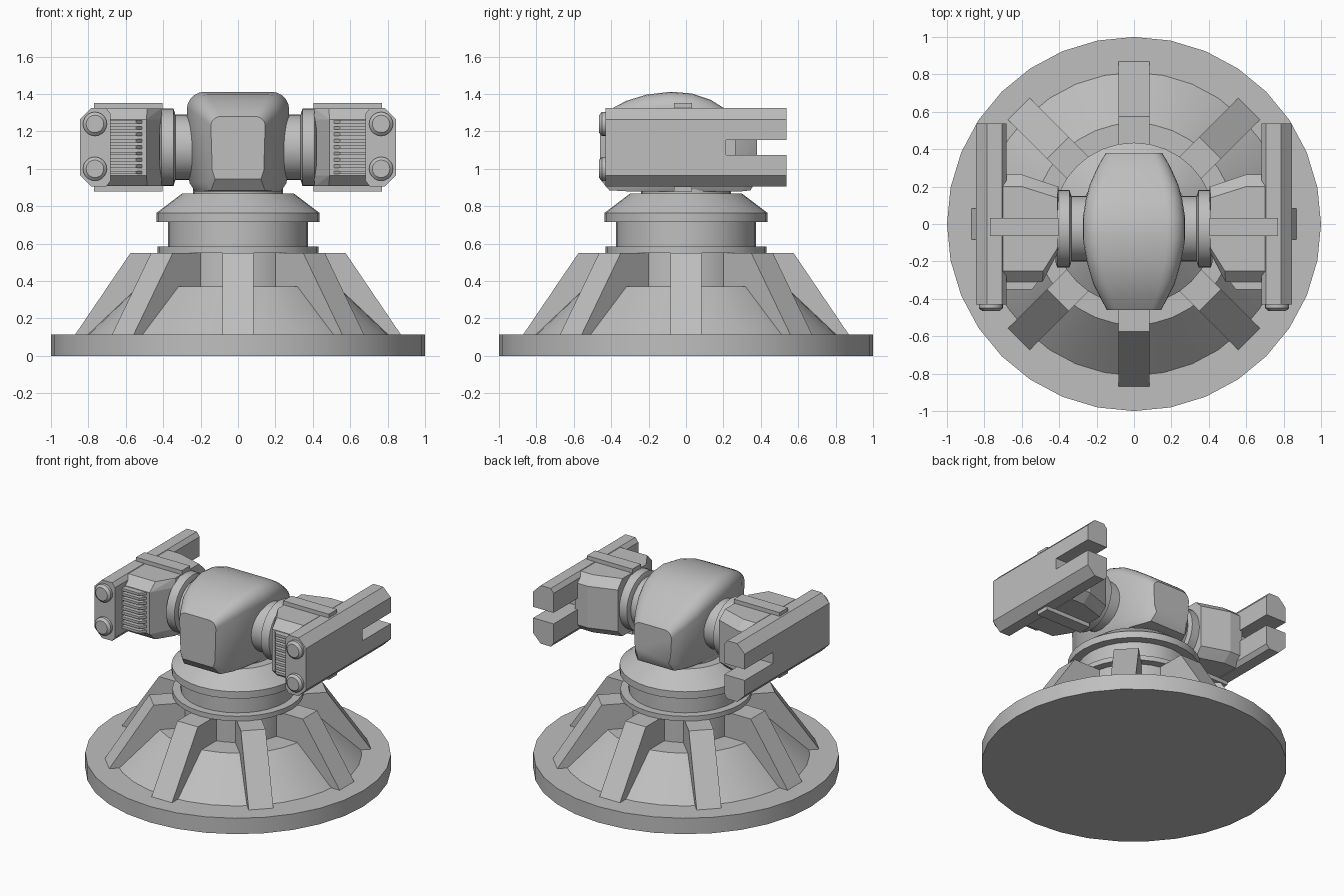
import bpy, bmesh, math
from mathutils import Matrix

cube = bpy.data.objects.get("Cube")
if cube:
    bpy.data.objects.remove(cube, do_unlink=True)

grey = bpy.data.materials.new("plain_grey")
grey.use_nodes = True
grey.diffuse_color = (0.52, 0.52, 0.52, 1)
grey.node_tree.nodes["Principled BSDF"].inputs["Base Color"].default_value = grey.diffuse_color


def finish(name, bm, smooth=None):
    """Turn a bmesh into a named object, optionally smooth shaded."""
    bmesh.ops.recalc_face_normals(bm, faces=bm.faces)
    mesh = bpy.data.meshes.new(name)
    bm.to_mesh(mesh)
    bm.free()
    mesh.materials.append(grey)
    obj = bpy.data.objects.new(name, mesh)
    bpy.context.collection.objects.link(obj)
    if smooth:
        bpy.ops.object.select_all(action='DESELECT')
        obj.select_set(True)
        bpy.context.view_layer.objects.active = obj
        bpy.ops.object.shade_smooth_by_angle(angle=math.radians(smooth))
    return obj


def hull(name, points):
    """Convex flat-faced solid around the points."""
    bm = bmesh.new()
    for p in points:
        bm.verts.new(p)
    bmesh.ops.convex_hull(bm, input=bm.verts)
    bmesh.ops.dissolve_limit(bm, angle_limit=0.01, verts=bm.verts, edges=bm.edges)
    return finish(name, bm)


def loft(name, rings, smooth, closed_caps=True):
    """Skin a list of equal-length closed rings."""
    bm = bmesh.new()
    loops = [[bm.verts.new(p) for p in ring] for ring in rings]
    for a, b in zip(loops, loops[1:]):
        for i in range(len(a)):
            j = (i + 1) % len(a)
            bm.faces.new((a[i], a[j], b[j], b[i]))
    if closed_caps:
        bm.faces.new(loops[0])
        bm.faces.new(loops[-1])
    return finish(name, bm, smooth)


def lathe(name, profile, sides=32, matrix=Matrix()):
    """Revolve (radius, height) pairs about z, then place with the matrix."""
    rings = []
    for r, z in profile:
        ring = []
        for k in range(sides):
            a = math.tau * k / sides
            p = matrix @ Matrix.Translation((r * math.cos(a), r * math.sin(a), z))
            ring.append(p.translation)
        rings.append(ring)
    return loft(name, rings, 30)


# Base: flange disc, cone and column
lathe("base_disc", [(1, 0), (1, 0.115), (0.4, 0.115)])
lathe("base_cone", [(0.81, 0.115), (0.54, 0.37), (0.3, 0.37)])
lathe("column", [(0.375, 0.3), (0.375, 0.55), (0.43, 0.55), (0.43, 0.585),
                 (0.375, 0.585), (0.375, 0.73)])
lathe("swivel_collar", [(0.36, 0.715), (0.435, 0.715), (0.435, 0.765), (0.3, 0.867)])
lathe("swivel_neck", [(0.24, 0.85), (0.24, 0.9)])

# Eight buttress ribs around the cone
rib_profile = [(0.33, 0.55), (0.575, 0.55), (0.87, 0.115), (0.33, 0.115)]
for k in range(8):
    rib = hull(f"buttress_rib_{k + 1}",
               [(r, y, z) for r, z in rib_profile for y in (-0.082, 0.082)])
    rib.rotation_euler.z = k * math.pi / 4

# Head: rounded body lofted front to back (y, half width, bottom, top)
stations = [(-0.46, 0.145, 0.945, 1.28), (-0.41, 0.172, 0.885, 1.315),
            (-0.32, 0.218, 0.88, 1.363), (-0.21, 0.25, 0.88, 1.397),
            (-0.08, 0.274, 0.88, 1.412), (0.03, 0.274, 0.88, 1.403),
            (0.13, 0.258, 0.88, 1.37), (0.21, 0.237, 0.88, 1.32),
            (0.3, 0.197, 0.88, 1.255), (0.345, 0.172, 0.885, 1.22),
            (0.38, 0.15, 0.945, 1.18)]
rings = []
for y, w, low, top in stations:
    r = 0.35 * w
    half = [(0.84 * w, low), (0.95 * w, low + 0.045)]
    for i in range(6):
        a = math.pi / 2 * i / 5
        half.append((w - r + r * math.cos(a), top - r + r * math.sin(a)))
    rings.append([(x, y, z) for x, z in half] + [(-x, y, z) for x, z in reversed(half)])
loft("head", rings, 32)


def build_arm(side, s):
    """One weapon arm; s is +1 on the left and -1 on the right."""
    cy, cz = -0.025, 1.115

    # Shoulder rings along x
    turn = Matrix.Translation((0, cy, cz)) @ Matrix.Rotation(s * math.pi / 2, 4, 'Y')
    lathe(f"{side}_shoulder_neck", [(0.175, 0.15), (0.175, 0.345)], 32, turn)
    lathe(f"{side}_shoulder_ring", [(0.175, 0.335), (0.208, 0.345), (0.208, 0.41), (0.18, 0.42)],
          32, turn)

    # Faceted housing
    wide = [(0.7, -0.31), (0.49, -0.31), (0.405, -0.15), (0.405, 0.2), (0.6, 0.265), (0.7, 0.265)]
    trim = [(0.7, -0.25), (0.485, -0.25), (0.41, -0.13), (0.41, 0.14), (0.6, 0.2), (0.7, 0.2)]
    hull(f"{side}_housing",
         [(s * x, y, cz + z) for x, y in wide for z in (-0.15, 0.15)] +
         [(s * x, y, cz + z) for x, y in trim for z in (-0.208, 0.208)])

    # Straps over and under the housing
    for label, d in (("top", 1), ("bottom", -1)):
        hull(f"{side}_{label}_strap",
             [(s * x, y, cz + d * z) for x in (0.405, 0.77) for y in (-0.063, 0.032)
              for z in (0.17, 0.237)])

    # Cooling fins on the housing front
    fin = [(0.505, -0.3), (0.545, -0.35), (0.695, -0.35), (0.695, -0.3)]
    for k in range(9):
        z = 0.98 + k * 0.034
        hull(f"{side}_cooling_fin_{k + 1}",
             [(s * x, y, z + d) for x, y in fin for d in (-0.009, 0.009)])

    # Barrel block with two prongs at the back
    def beam(name, profile, y0, y1):
        hull(f"{side}_{name}", [(s * x, y, cz + z) for x, z in profile for y in (y0, y1)])

    upper = [(0.682, 0.04), (0.845, 0.04), (0.845, 0.15), (0.785, 0.21), (0.705, 0.21), (0.682, 0.18)]
    lower = [(x, -z) for x, z in upper]
    beam("barrel_block", upper + lower, -0.43, 0.215)
    beam("upper_prong", upper, 0.2, 0.537)
    beam("lower_prong", lower, 0.2, 0.537)

    # Round muzzles on the front end
    for label, z in (("upper", 1.24), ("lower", 1.0)):
        place = Matrix.Translation((s * 0.765, -0.42, z)) @ Matrix.Rotation(math.pi / 2, 4, 'X')
        lathe(f"{side}_{label}_muzzle", [(0.064, 0), (0.064, 0.03), (0.047, 0.045)], 20, place)


build_arm("left", 1)
build_arm("right", -1)
